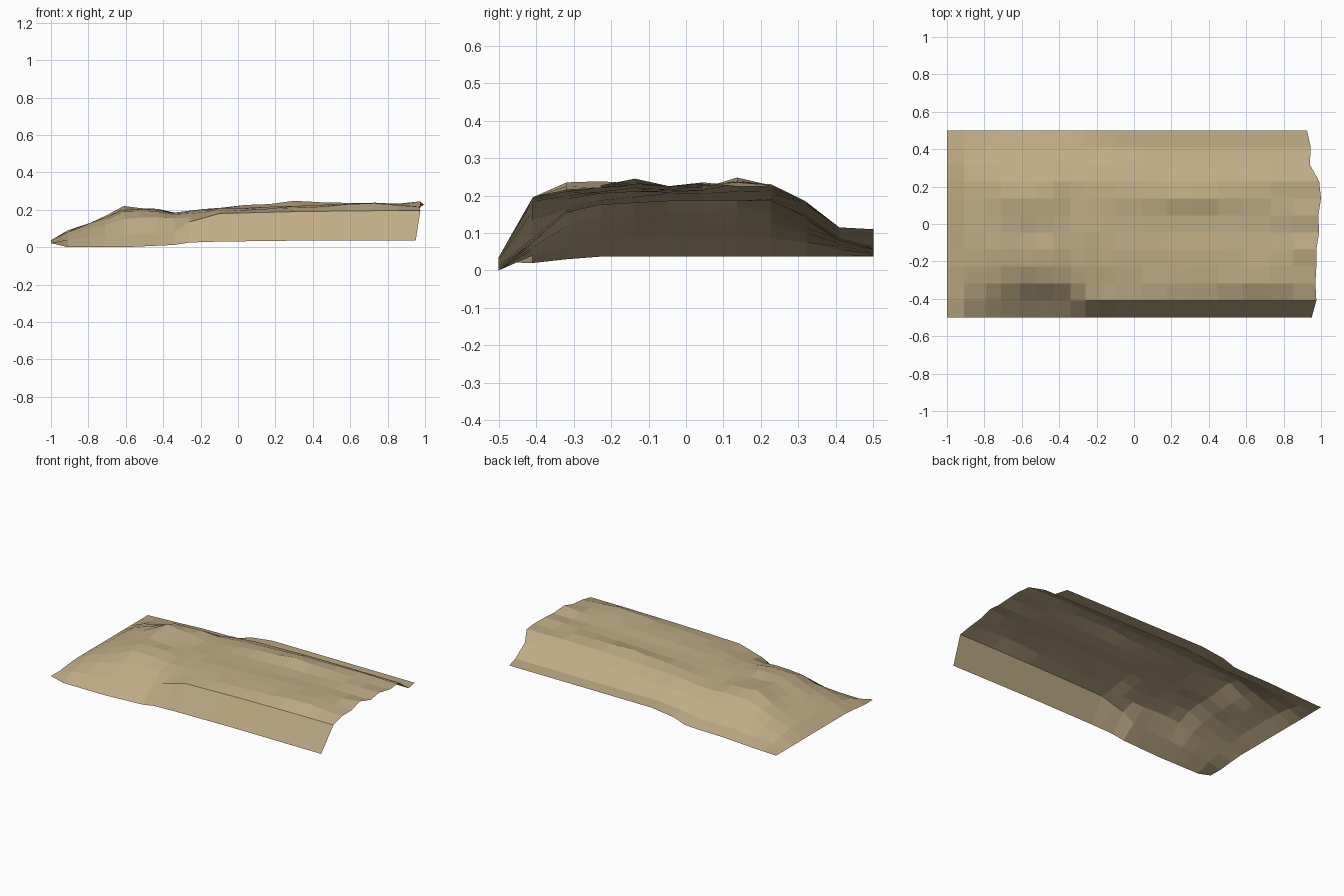
import bpy, bmesh, random

random.seed(4)

# Column positions along the length: finer on the sloping left end
XS = [-1, -.91, -.79, -.71, -.61, -.52, -.43, -.34, -.26, -.18, -.1,
      .04, .17, .3, .45, .58, .73, .85, .975]
ROWS = 12
YS = [-.5 + j / (ROWS - 1) for j in range(ROWS)]

# Cross-section heights from front (y = -0.5) to back (y = 0.5) at key stations
STATIONS = {
    -1:   [.022, .02, .03, .037, .037, .037, .037, .037, .037, .037, .037, .037],
    -.91: [0, .04, .06, .08, .085, .09, .09, .09, .085, .075, .055, .04],
    -.79: [0, .055, .1, .12, .13, .13, .13, .13, .125, .1, .065, .045],
    -.61: [0, .07, .15, .19, .2, .2, .21, .22, .19, .135, .08, .055],
    -.43: [.008, .075, .16, .19, .2, .19, .195, .205, .195, .145, .08, .057],
    -.34: [.012, .085, .155, .175, .18, .185, .185, .185, .185, .145, .085, .062],
    -.26: [.025, .135, .16, .18, .19, .195, .195, .195, .19, .16, .1, .09],
    -.1:  [.03, .18, .19, .205, .21, .205, .205, .21, .205, .175, .115, .11],
    .3:   [.035, .19, .21, .22, .22, .215, .22, .248, .225, .185, .115, .11],
    .73:  [.035, .195, .235, .238, .23, .225, .23, .235, .23, .185, .115, .11],
    .975: [.035, .195, .215, .22, .245, .225, .235, .225, .225, .185, .115, .11],
}
# Ragged outline of the right end
END_X = [.95, .975, .97, .975, .975, .99, .985, 1.0, .99, .94, .945, .925]


def height(x, j):
    keys = list(STATIONS)
    for a, b in zip(keys, keys[1:]):
        if x <= b:
            t = (x - a) / (b - a)
            return STATIONS[a][j] * (1 - t) + STATIONS[b][j] * t
    return STATIONS[keys[-1]][j]


# Open terrain sheet
bm = bmesh.new()
grid = []
for i, x in enumerate(XS):
    column = []
    for j, y in enumerate(YS):
        z = height(x, j)
        if x not in STATIONS and 1 < j < 8:  # slight unevenness on the plateau
            z += random.uniform(-.007, .004)
        px = END_X[j] if i == len(XS) - 1 else x
        column.append(bm.verts.new((px, y, z)))
    grid.append(column)
for a, b in zip(grid, grid[1:]):
    for j in range(ROWS - 1):
        bm.faces.new((a[j], b[j], b[j + 1], a[j + 1]))

mesh = bpy.data.meshes.new("sand_bank")
bm.to_mesh(mesh)
bm.free()
bank = bpy.data.objects.new("sand_bank", mesh)
bpy.context.collection.objects.link(bank)

# Sandy colour
sand = bpy.data.materials.new("sand")
sand.diffuse_color = (.53, .41, .24, 1)
mesh.materials.append(sand)
